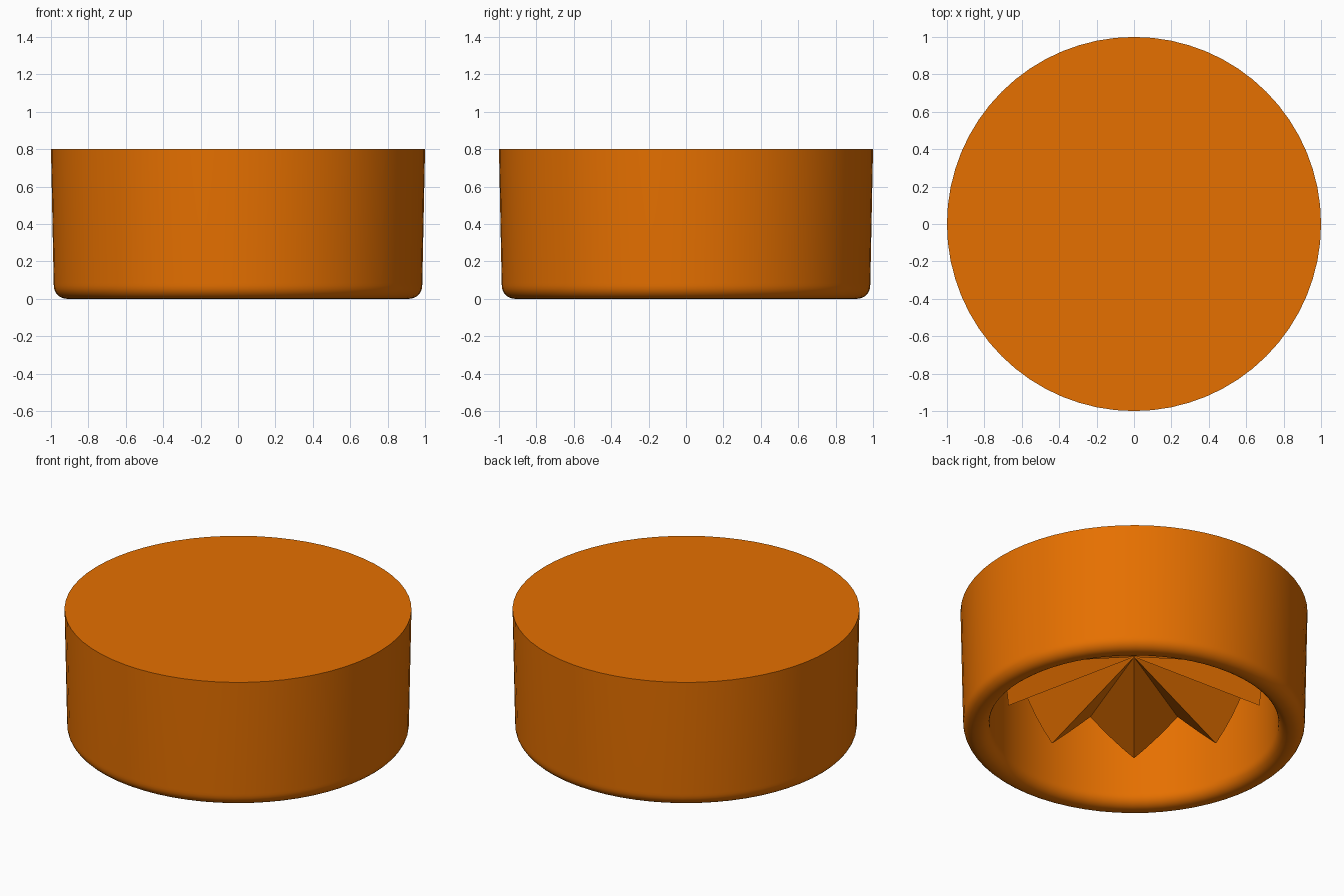
import bpy, bmesh
from math import sin, cos, pi, radians

if "Cube" in bpy.data.objects:
    bpy.data.objects.remove(bpy.data.objects["Cube"])

orange = bpy.data.materials.new("orange")
orange.diffuse_color = (0.79, 0.162, 0.0, 1)
orange.use_nodes = True
orange.node_tree.nodes["Principled BSDF"].inputs["Base Color"].default_value = orange.diffuse_color


def finish(name, bm, angle):
    bmesh.ops.recalc_face_normals(bm, faces=bm.faces)
    mesh = bpy.data.meshes.new(name)
    bm.to_mesh(mesh)
    bm.free()
    obj = bpy.data.objects.new(name, mesh)
    bpy.context.collection.objects.link(obj)
    mesh.materials.append(orange)
    bpy.ops.object.select_all(action='DESELECT')
    obj.select_set(True)
    bpy.context.view_layer.objects.active = obj
    bpy.ops.object.shade_smooth_by_angle(angle=radians(angle))
    return obj


# Hollow cap: lathe profile with a rounded lip at the open bottom
def fillet(cx, cz, r, a0, a1, n=7):
    return [(cx + r * cos(radians(a0 + (a1 - a0) * i / n)),
             cz + r * sin(radians(a0 + (a1 - a0) * i / n))) for i in range(n + 1)]


CEILING = 0.7
profile = [(1.0, 0.8), (0.9855, 0.085)]
profile += fillet(0.915, 0.07, 0.07, 0, -90)
profile += fillet(0.903, 0.07, 0.07, -90, -180)
profile += [(0.833, 0.085), (0.833, CEILING)]

SEG = 64
bm = bmesh.new()
rings = [[bm.verts.new((r * cos(2 * pi * i / SEG), r * sin(2 * pi * i / SEG), z))
          for i in range(SEG)] for r, z in profile]
for a, b in zip(rings, rings[1:]):
    for i in range(SEG):
        j = (i + 1) % SEG
        bm.faces.new((a[i], a[j], b[j], b[i]))
bm.faces.new(rings[0])
bm.faces.new(rings[-1])
finish("cap_shell", bm, 35)

# Toothed core: round plug whose lower face is folded into radial teeth
TEETH, STEPS, R = 9, 4, 0.735
VALLEY_Z, DROP = 0.5, 0.25
half = pi / TEETH
start = radians(-90)          # one tooth tip points to the front
bm = bmesh.new()
apex = bm.verts.new((0, 0, VALLEY_Z))
low, high = [], []
for k in range(2 * TEETH):
    for s in range(STEPS):
        t = half * s / STEPS
        from_valley = half - t if k % 2 == 0 else t
        a = start + k * half + t
        z = VALLEY_Z - DROP * sin(from_valley) / sin(half)
        low.append(bm.verts.new((R * cos(a), R * sin(a), z)))
        high.append(bm.verts.new((R * cos(a), R * sin(a), CEILING)))
n = len(low)
for i in range(n):
    j = (i + 1) % n
    bm.faces.new((low[i], low[j], high[j], high[i]))
for k in range(2 * TEETH):
    bm.faces.new([apex] + [low[(k * STEPS + s) % n] for s in range(STEPS + 1)])
bm.faces.new(high)
finish("toothed_core", bm, 25)
